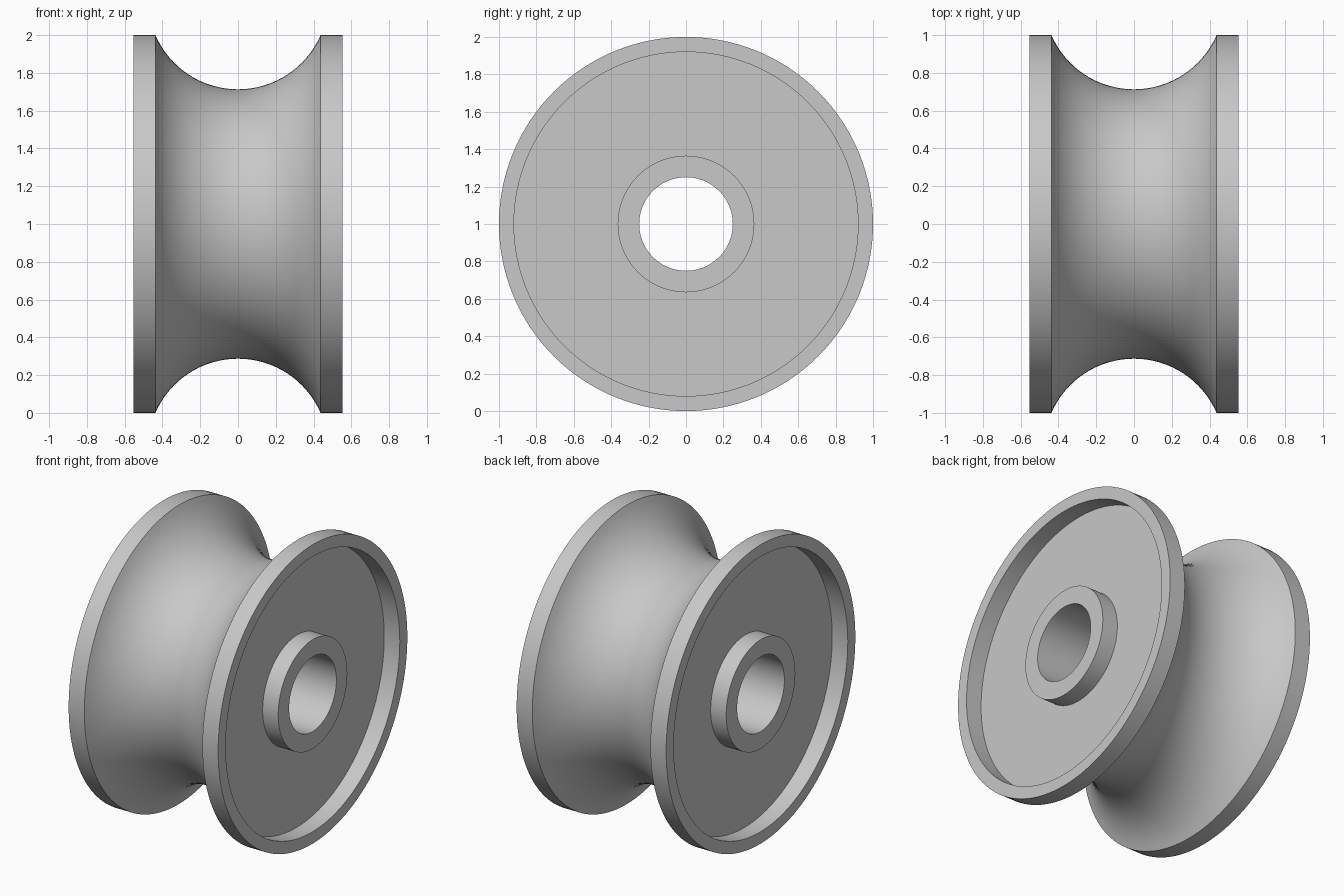
import bpy, bmesh, math
from mathutils import Matrix, Vector

cube = bpy.data.objects.get("Cube")
if cube:
    bpy.data.objects.remove(cube, do_unlink=True)

# Main dimensions
RIM, RECESS, HUB, BORE = 1.0, 0.92, 0.365, 0.25
HALF_WIDTH, FLANGE = 0.553, 0.437
WEB = 0.438
GROOVE_FLOOR = 0.713
SEGMENTS, ARC_STEPS = 128, 32

# Single grey material
grey = bpy.data.materials.new("plain_grey")
grey.use_nodes = True
colour = (0.58, 0.58, 0.58, 1)
grey.diffuse_color = colour
grey.node_tree.nodes["Principled BSDF"].inputs["Base Color"].default_value = colour

# Circular groove between the flanges, as (x, radius) points
sagitta = RIM - GROOVE_FLOOR
arc_radius = (FLANGE ** 2 + sagitta ** 2) / (2 * sagitta)
arc_centre = GROOVE_FLOOR + arc_radius
half_angle = math.asin(FLANGE / arc_radius)
groove = []
for i in range(ARC_STEPS + 1):
    a = half_angle * (1 - 2 * i / ARC_STEPS)
    groove.append((arc_radius * math.sin(a), arc_centre - arc_radius * math.cos(a)))

# Bore, hub, recessed web and rim on one side, mirrored for the other
side = [(HALF_WIDTH, BORE), (HALF_WIDTH, HUB), (WEB, HUB),
        (WEB, RECESS), (HALF_WIDTH, RECESS), (HALF_WIDTH, RIM)]
profile = side + groove + [(-x, r) for x, r in reversed(side)]

# Revolve the closed section about the x axle
bm = bmesh.new()
verts = [bm.verts.new((x, 0, r)) for x, r in profile]
edges = [bm.edges.new((v, verts[(i + 1) % len(verts)])) for i, v in enumerate(verts)]
bmesh.ops.spin(bm, geom=verts + edges, axis=(1, 0, 0), cent=(0, 0, 0),
               angle=math.tau, steps=SEGMENTS, use_merge=True)
bmesh.ops.remove_doubles(bm, verts=bm.verts, dist=0.0001)
bmesh.ops.recalc_face_normals(bm, faces=bm.faces)
bmesh.ops.translate(bm, verts=bm.verts, vec=Vector((0, 0, RIM)))

mesh = bpy.data.meshes.new("grooved_roller")
bm.to_mesh(mesh)
bm.free()
mesh.materials.append(grey)
roller = bpy.data.objects.new("grooved_roller", mesh)
bpy.context.collection.objects.link(roller)

# Smooth round surfaces with crisp edges
bpy.ops.object.select_all(action="DESELECT")
roller.select_set(True)
bpy.context.view_layer.objects.active = roller
bpy.ops.object.shade_smooth_by_angle(angle=math.radians(30))
